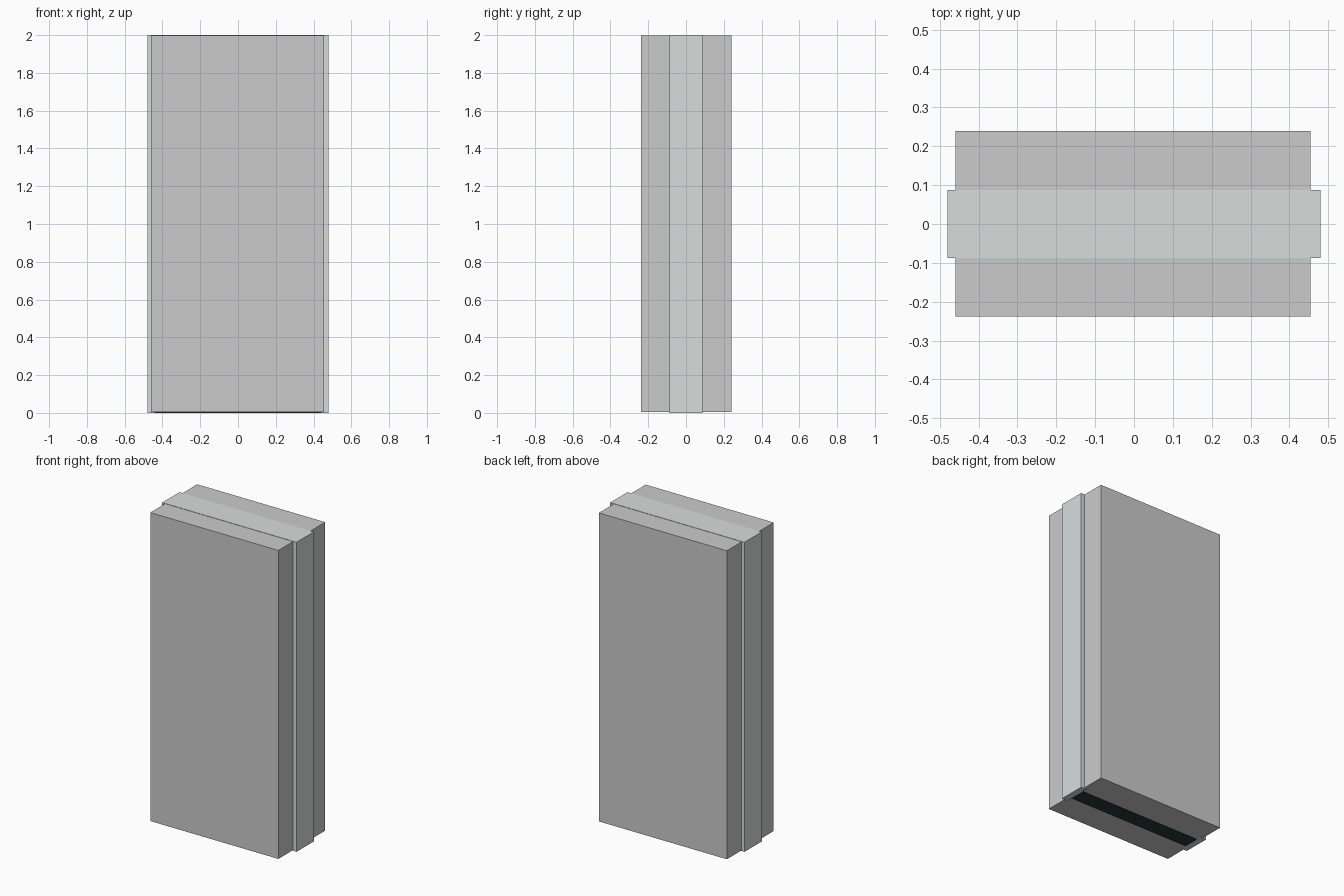
import bpy

if "Cube" in bpy.data.objects:
    bpy.data.objects.remove(bpy.data.objects["Cube"])


def material(name, rgb):
    m = bpy.data.materials.new(name)
    m.diffuse_color = (*rgb, 1.0)
    m.use_nodes = True
    m.node_tree.nodes["Principled BSDF"].inputs["Base Color"].default_value = m.diffuse_color
    return m


def box(name, x, y, z, mat=None):
    """Axis-aligned box from (min, max) ranges."""
    bpy.ops.mesh.primitive_cube_add(
        size=1, location=[(a + b) / 2 for a, b in (x, y, z)])
    ob = bpy.context.object
    ob.name = name
    ob.scale = [b - a for a, b in (x, y, z)]
    bpy.ops.object.transform_apply(location=False, rotation=False, scale=True)
    if mat:
        ob.data.materials.append(mat)
    return ob


pale = material("pale_band", (0.68, 0.73, 0.72))
dark = material("dark_strip", (0.02, 0.04, 0.035))

# Main slab body
box("slab_body", (-0.46, 0.455), (-0.238, 0.24), (0.005, 1.998))

# Pale band wrapping over both ends and the top: one upside-down U profile
outer, inner, half = 0.48, 0.44, 0.088
profile = [(-outer, 0), (-outer, 2), (outer, 2), (outer, 0),
           (inner, 0), (inner, 1.96), (-inner, 1.96), (-inner, 0)]
mesh = bpy.data.meshes.new("edge_band")
n = len(profile)
verts = [(x, y, z) for y in (-half, half) for x, z in profile]
faces = [list(range(n))[::-1], list(range(n, 2 * n))]
faces += [[i, (i + 1) % n, (i + 1) % n + n, i + n] for i in range(n)]
mesh.from_pydata(verts, [], faces)
mesh.materials.append(pale)
band = bpy.data.objects.new("edge_band", mesh)
bpy.context.collection.objects.link(band)
bpy.context.view_layer.objects.active = band
bpy.ops.object.mode_set(mode='EDIT')
bpy.ops.mesh.select_all(action='SELECT')
bpy.ops.mesh.normals_make_consistent(inside=False)
bpy.ops.object.mode_set(mode='OBJECT')

# Dark strip under the body
box("bottom_strip", (-inner, inner), (-0.05, 0.05), (0, 0.03), dark)
